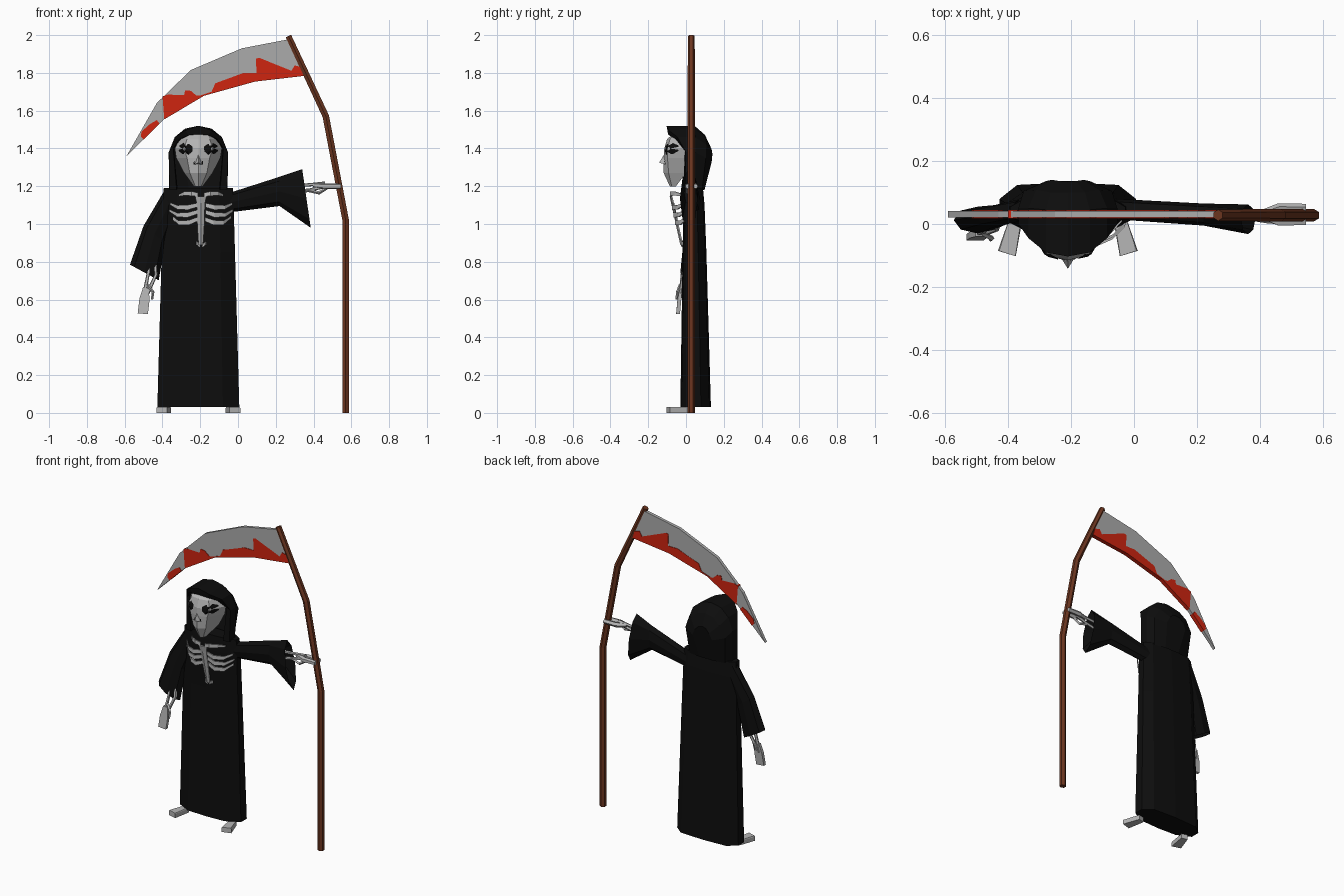
import bpy, bmesh, math
from mathutils import Vector
from mathutils.bvhtree import BVHTree

if "Cube" in bpy.data.objects:
    bpy.data.objects.remove(bpy.data.objects["Cube"])


def material(name, rgb):
    m = bpy.data.materials.new(name)
    m.diffuse_color = (*rgb, 1)
    m.use_nodes = True
    m.node_tree.nodes["Principled BSDF"].inputs["Base Color"].default_value = m.diffuse_color
    return m


BLACK = material("black cloth", (0.004, 0.004, 0.004))
BONE = material("bone grey", (0.47, 0.47, 0.47))
STEEL = material("blade grey", (0.41, 0.41, 0.41))
RED = material("blood red", (0.62, 0.018, 0.005))
WOOD = material("brown wood", (0.15, 0.036, 0.014))
CX = -0.21  # centre line of the figure


def finish(name, bm, mat):
    bmesh.ops.recalc_face_normals(bm, faces=bm.faces)
    me = bpy.data.meshes.new(name)
    bm.to_mesh(me)
    me.materials.append(mat)
    ob = bpy.data.objects.new(name, me)
    bpy.context.collection.objects.link(ob)
    return ob


def loft_bm(rings, closed=True, caps=(True, True)):
    bm = bmesh.new()
    vs = [[bm.verts.new(p) for p in r] for r in rings]
    n = len(rings[0])
    for a, b in zip(vs, vs[1:]):
        for i in range(n if closed else n - 1):
            j = (i + 1) % n
            bm.faces.new((a[i], a[j], b[j], b[i]))
    if caps[0]:
        bm.faces.new(vs[0])
    if caps[1]:
        bm.faces.new(vs[-1])
    return bm


def loft(name, rings, mat, **kw):
    return finish(name, loft_bm(rings, **kw), mat)


def rod(name, pts, radii, mat, sides=6):
    """Tube along a path; each ring is mitred at the bends."""
    pts = [Vector(p) for p in pts]
    rings = []
    for i, p in enumerate(pts):
        d = (pts[min(i + 1, len(pts) - 1)] - pts[max(i - 1, 0)]).normalized()
        u = Vector((0, 1, 0))
        u = (u - d * u.dot(d)).normalized()
        v = d.cross(u)
        angs = [2 * math.pi * k / sides for k in range(sides)]
        rings.append([p + (u * math.cos(a) + v * math.sin(a)) * radii[i] for a in angs])
    return loft(name, rings, mat)


def slab(name, pts, y0, y1, mat):
    """Flat xz outline with thickness in y."""
    bm = loft_bm([[(x, y, z) for x, z in pts] for y in (y0, y1)])
    bmesh.ops.triangulate(bm, faces=[f for f in bm.faces if len(f.verts) > 4])
    return finish(name, bm, mat)


def mirrored(half):
    """Half outline (ending on the centre) -> full outline about CX."""
    left = [(CX - x, y, z) for x, y, z in half]
    return left + [(CX + x, y, z) for x, y, z in reversed(half[:-1])]


# robe body: (z, half width, front y, back y)
robe = []
for z, w, f, b in [(0.03, 0.217, -0.03, 0.132), (0.85, 0.194, -0.018, 0.108),
                   (1.10, 0.187, -0.015, 0.098), (1.19, 0.183, -0.005, 0.09)]:
    half = [(0, b), (w * .74, b - .008), (w, b * .6), (w, 0.02), (w * .6, f + .006), (0, f)]
    ring = [(CX + x, y, z) for x, y in half]
    robe.append(ring + [(CX - x, y, z) for x, y in reversed(half[1:-1])])
loft("robe_body", robe, BLACK)

# hood: arches from the inner rim to the back
hood = [
    [(.11, .03, 1.19), (.13, .02, 1.40), (.09, -.03, 1.45), (.05, -.05, 1.47), (0, -.05, 1.475)],
    [(.115, -.015, 1.18), (.133, -.005, 1.40), (.10, -.055, 1.45), (.05, -.09, 1.47), (0, -.095, 1.475)],
    [(.152, -.005, 1.18), (.157, .0, 1.38), (.125, -.045, 1.46), (.07, -.09, 1.495), (0, -.103, 1.52)],
    [(.155, .05, 1.18), (.157, .05, 1.38), (.125, .05, 1.46), (.07, .045, 1.505), (0, .045, 1.52)],
    [(.125, .085, 1.18), (.14, .105, 1.35), (.10, .108, 1.42), (.055, .10, 1.46), (0, .10, 1.472)],
    [(.05, .098, 1.18), (.07, .136, 1.33), (.05, .14, 1.37), (.025, .136, 1.395), (0, .134, 1.40)],
]
loft("hood", [mirrored(r) for r in hood], BLACK, closed=False, caps=(False, True))

# skull: (z, centre y, mid x, mid y, side x, side y)
skull = []
for z, c, mx, my, sx, sy in [(1.475, -.07, .05, -.06, .08, -.01), (1.45, -.10, .06, -.085, .10, -.02),
                             (1.40, -.115, .075, -.097, .125, 0), (1.35, -.118, .06, -.098, .117, 0),
                             (1.27, -.118, .045, -.092, .075, 0), (1.198, -.085, .015, -.075, .022, -.055)]:
    skull.append(mirrored([(sx, sy, z), (mx, my, z), (0, c, z)]))
skull_bm = loft_bm(skull)
tree = BVHTree.FromBMesh(skull_bm)
finish("skull", skull_bm, BONE)


def decal(name, outline, cx, cz):
    """Thin dark patch laid on the skull front."""
    bm = bmesh.new()
    rings = []
    for s in (0.02, 0.5, 1):
        ring = []
        for x, z in outline:
            hit = tree.ray_cast(Vector((cx + x * s, -1, cz + z * s)), Vector((0, 1, 0)))[0]
            ring.append(bm.verts.new(hit + Vector((0, -0.004, 0))))
        rings.append(ring)
    n = len(outline)
    for a, b in zip(rings, rings[1:]):
        for i in range(n):
            bm.faces.new((a[i], a[(i + 1) % n], b[(i + 1) % n], b[i]))
    bm.faces.new(rings[0])
    return finish(name, bm, BLACK)


# eye sockets, nose and its slits
for s, side in ((-1, "left"), (1, "right")):
    eye = [(-.032 * s, .012), (-.012 * s, .026), (.018 * s, .03), (.038 * s, .018),
           (.042 * s, -.012), (.022 * s, -.028), (-.012 * s, -.03), (-.03 * s, -.014)]
    decal("eye_socket_" + side, eye, CX + .062 * s, 1.398)
    decal("nostril_" + side, [(-.003, -.01), (.004, -.01), (.002, .008), (-.002, .008)],
          CX + .022 * s, 1.325)
nose = bmesh.new()
nv = [nose.verts.new(p) for p in [(CX, -.112, 1.375), (CX - .02, -.11, 1.315),
                                  (CX + .02, -.11, 1.315), (CX, -.142, 1.325)]]
for f in ((0, 1, 3), (0, 3, 2), (1, 2, 3), (0, 2, 1)):
    nose.faces.new([nv[i] for i in f])
finish("nose_bone", nose, BONE)


# rib cage: curved strips on a slanted chest front
def chest_y(z):
    return -0.085 + (1.17 - z) * 0.22


def rib(name, z, reach, height, drop):
    for s in (-1, 1):
        path = [(.022, 0, 0), (.07, -.004, -drop), (.125, .02, -drop), (.165, .06, drop * .6)]
        rings = []
        for i, (x, dy, dz) in enumerate(path):
            h = height * (.5, .6, .5, .3)[i]
            px, py, pz = CX + .015 + s * x * reach, chest_y(z) + dy, z + dz
            rings.append([(px, py, pz - h), (px, py, pz + h), (px, py + .008, pz + h), (px, py + .008, pz - h)])
        loft(name + ("_left" if s < 0 else "_right"), rings, BONE)


for i, (z, reach, h, drop) in enumerate([(1.155, .72, .02, -.006), (1.10, 1, .022, .012),
                                         (1.063, 1.02, .022, .015), (1.025, .95, .022, .018)]):
    rib("rib_%d" % (i + 1), z, reach, h, drop)
loft("breastbone", [[(CX + .013 + x, chest_y(z) + y, z) for x, y in
                     ((-w, 0), (0, -.007), (w, 0), (w, .008), (-w, .008))]
                    for z, w in ((1.145, .03), (1.11, .022), (.98, .018), (.89, .012))], BONE)
rib("lower_rib", .885, .3, .016, -.012)


# sleeves: each ring from an upper and lower point plus a depth range
def sleeve(name, sections):
    rings = []
    for (x1, z1), (x2, z2), y0, y1 in sections:
        ring = []
        for k in range(8):
            a = math.pi * k / 4
            t = .5 + .5 * math.cos(a)
            ring.append((x2 + (x1 - x2) * t, (y0 + y1) / 2 + (y1 - y0) / 2 * math.sin(a), z2 + (z1 - z2) * t))
        rings.append(ring)
    loft(name, rings, BLACK)


sleeve("sleeve_left", [((-.385, 1.185), (-.33, 1.06), .01, .08), ((-.50, .99), (-.385, .90), -.01, .06),
                       ((-.572, .785), (-.42, .702), -.03, .055), ((-.51, .85), (-.43, .81), -.015, .035)])
sleeve("sleeve_right", [((-.06, 1.16), (-.06, 1.06), .015, .08), ((.22, 1.25), (.22, 1.095), -.005, .065),
                        ((.34, 1.29), (.385, .98), -.032, .062), ((.29, 1.23), (.30, 1.10), -.01, .045)])

# hanging arm bones and hand
rod("forearm_bone_outer", [(-.47, 0, .84), (-.475, -.02, .74), (-.50, -.032, .61)], (.009, .009, .011), BONE, 5)
rod("forearm_bone_inner", [(-.44, .005, .84), (-.435, -.015, .73), (-.485, -.032, .62)], (.009, .009, .011), BONE, 5)
rod("thumb_left", [(-.48, -.03, .68), (-.45, -.045, .64), (-.455, -.05, .60)], (.008, .008, .006), BONE, 4)
loft("hand_left", [[(x - w, y, z + .004), (x + w, y, z), (x + w, y + .02, z), (x - w, y + .02, z + .004)]
                   for x, y, z, w in ((-.488, -.04, .66, .015), (-.495, -.045, .60, .027), (-.504, -.052, .523, .027))], BONE)

# gripping arm bones and hand
rod("forearm_bone_upper", [(.28, .03, 1.20), (.38, .03, 1.208), (.46, .028, 1.215)], (.01, .009, .011), BONE, 5)
rod("forearm_bone_lower", [(.28, .02, 1.16), (.38, .02, 1.18), (.46, .024, 1.20)], (.01, .009, .011), BONE, 5)
for i, y in enumerate((.008, .05)):
    rod("grip_finger_%d" % (i + 1), [(.40, .03, 1.205), (.46, y, 1.20), (.545, y, 1.20)], (.012, .016, .014), BONE, 5)
rod("thumb_right", [(.36, .02, 1.18), (.43, .01, 1.165), (.47, .008, 1.19)], (.008, .009, .008), BONE, 4)

# feet, splayed outward
for s, side in ((-1, "left"), (1, "right")):
    foot = [(.222, -.085), (.165, -.102), (.145, .01), (.185, .02)]
    loft("foot_" + side, [[(CX + s * x, y, z) for x, y in foot] for z in (0, .026)] +
         [[(CX + s * (.18 + (x - .18) * .9), y, .031) for x, y in foot]], BONE)

# scythe handle
rod("scythe_handle", [(.57, .028, 0), (.57, .028, 1.02), (.465, .028, 1.57), (.267, .028, 1.995)],
    (.02, .02, .02, .018), WOOD, 6)

# blade
outer = [(.28, 1.98), (.02, 1.93), (-.25, 1.815), (-.43, 1.64), (-.59, 1.36)]
inner = [(-.39, 1.555), (-.18, 1.68), (.09, 1.755), (.35, 1.785)]
slab("scythe_blade", outer + inner, .021, .041, STEEL)

# blood along the cutting edge, with drips
drips = [(.335, 1.83), (.30, 1.84), (.28, 1.805), (.225, 1.81), (.205, 1.84), (.17, 1.795), (.14, 1.805),
         (.125, 1.85), (.112, 1.88), (.095, 1.875), (.098, 1.80), (.03, 1.80), (-.06, 1.765), (-.12, 1.745),
         (-.14, 1.70), (-.215, 1.675), (-.25, 1.705), (-.28, 1.708), (-.29, 1.66), (-.335, 1.645),
         (-.365, 1.66), (-.37, 1.685), (-.40, 1.675), (-.385, 1.60)]
slab("blood_main", drips + [(x, z - .001) for x, z in inner], .018, .044, RED)
slab("blood_tip", [(-.415, 1.53), (-.43, 1.55), (-.465, 1.53), (-.51, 1.49), (-.515, 1.465), (-.50, 1.447)],
     .018, .044, RED)
